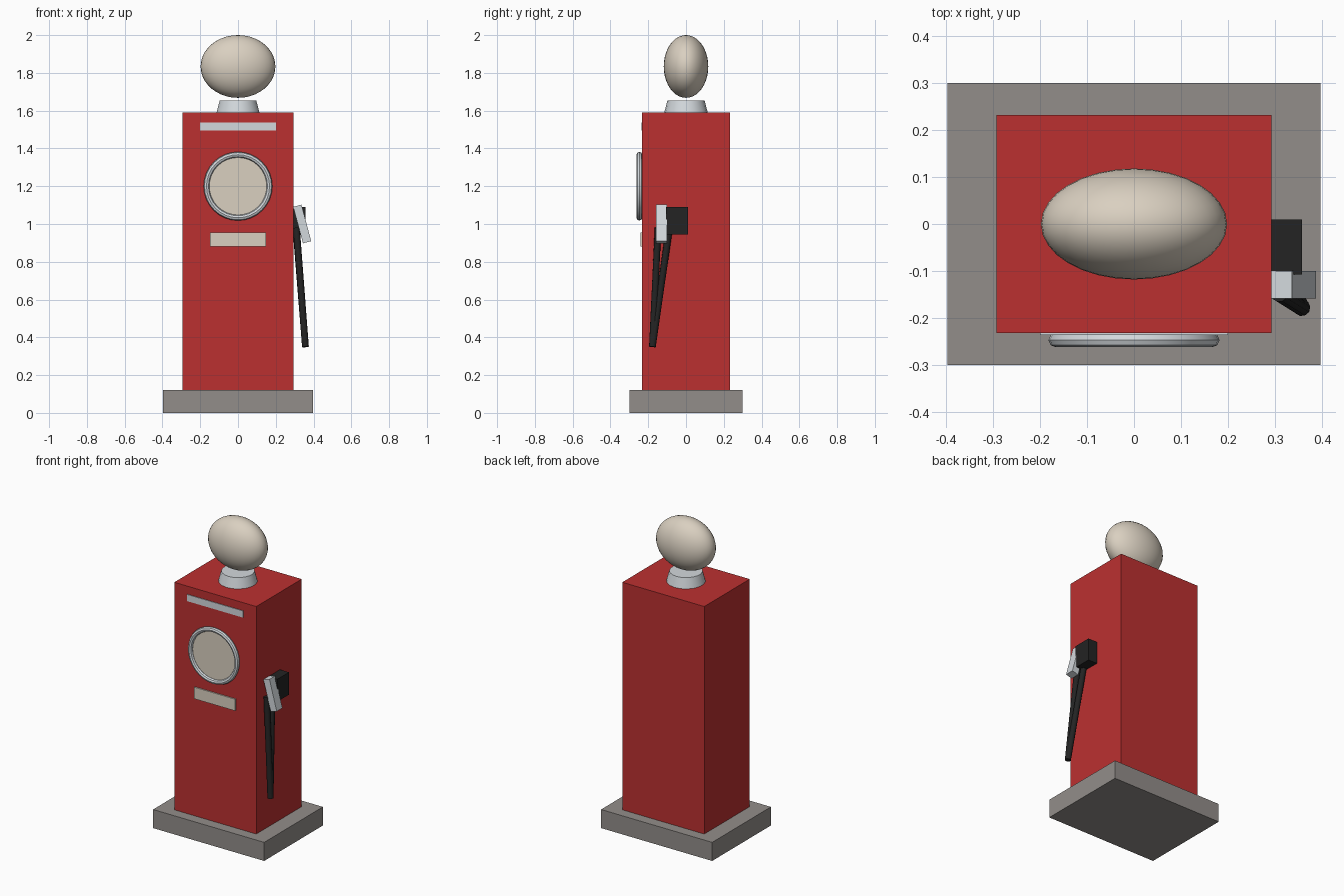
import bpy
import math
from mathutils import Vector

cube = bpy.data.objects.get("Cube")
if cube:
    bpy.data.objects.remove(cube, do_unlink=True)


def material(name, rgb):
    m = bpy.data.materials.new(name)
    m.use_nodes = True
    m.diffuse_color = (*rgb, 1)
    m.node_tree.nodes["Principled BSDF"].inputs["Base Color"].default_value = (*rgb, 1)
    return m


red = material("red paint", (0.50, 0.03, 0.03))
concrete = material("concrete grey", (0.29, 0.27, 0.255))
cream = material("cream", (0.70, 0.63, 0.53))
silver = material("silver", (0.65, 0.69, 0.72))
black = material("black rubber", (0.017, 0.017, 0.017))


def finish(name, mat, smooth=False):
    ob = bpy.context.object
    ob.name = name
    ob.data.materials.append(mat)
    if smooth:
        bpy.ops.object.shade_smooth_by_angle(angle=math.radians(40))
    return ob


def box(name, mat, low, high, tilt=0):
    low, high = Vector(low), Vector(high)
    bpy.ops.mesh.primitive_cube_add(size=1, location=(low + high) / 2)
    bpy.context.object.scale = high - low
    bpy.context.object.rotation_euler.y = tilt
    return finish(name, mat)


def rod(name, mat, start, end, radius, sides):
    start, end = Vector(start), Vector(end)
    axis = end - start
    bpy.ops.mesh.primitive_cylinder_add(
        vertices=sides, radius=radius, depth=axis.length, location=(start + end) / 2,
        rotation=axis.to_track_quat('Z', 'Y').to_euler())
    return finish(name, mat, True)


# Plinth and cabinet
box("base_slab", concrete, (-0.397, -0.3, 0), (0.397, 0.3, 0.12))
box("cabinet", red, (-0.293, -0.232, 0.12), (0.293, 0.232, 1.59))

# Collar and globe on top
bpy.ops.mesh.primitive_cone_add(vertices=18, radius1=0.115, radius2=0.098, depth=0.065,
                                location=(0, 0, 1.6225))
finish("globe_collar", silver, True)
bpy.ops.mesh.primitive_uv_sphere_add(segments=32, ring_count=20, radius=1, location=(0, 0, 1.834))
bpy.context.object.scale = (0.198, 0.118, 0.166)
finish("globe", cream, True)

# Front panel details
box("top_trim", silver, (-0.2, -0.236, 1.495), (0.2, -0.23, 1.538))
box("lower_plate", cream, (-0.147, -0.24, 0.88), (0.147, -0.231, 0.955))
rod("dial_face", cream, (0, -0.23, 1.2), (0, -0.244, 1.2), 0.163, 32)
bpy.ops.mesh.primitive_torus_add(major_radius=0.167, minor_radius=0.015, major_segments=32,
                                 minor_segments=8, location=(0, -0.247, 1.2),
                                 rotation=(math.pi / 2, 0, 0))
finish("dial_rim", silver, True)

# Nozzle, its holder and the hanging hose loop
box("nozzle_holder", black, (0.29, -0.107, 0.945), (0.357, 0.01, 1.09))
box("nozzle", silver, (0.3175, -0.158, 0.9), (0.3625, -0.1, 1.1), math.radians(-15))
hose_low = (0.357, -0.178, 0.35)
rod("hose_front", black, (0.309, -0.148, 0.98), hose_low, 0.018, 10)
rod("hose_back", black, (0.309, -0.092, 0.95), hose_low, 0.018, 10)
